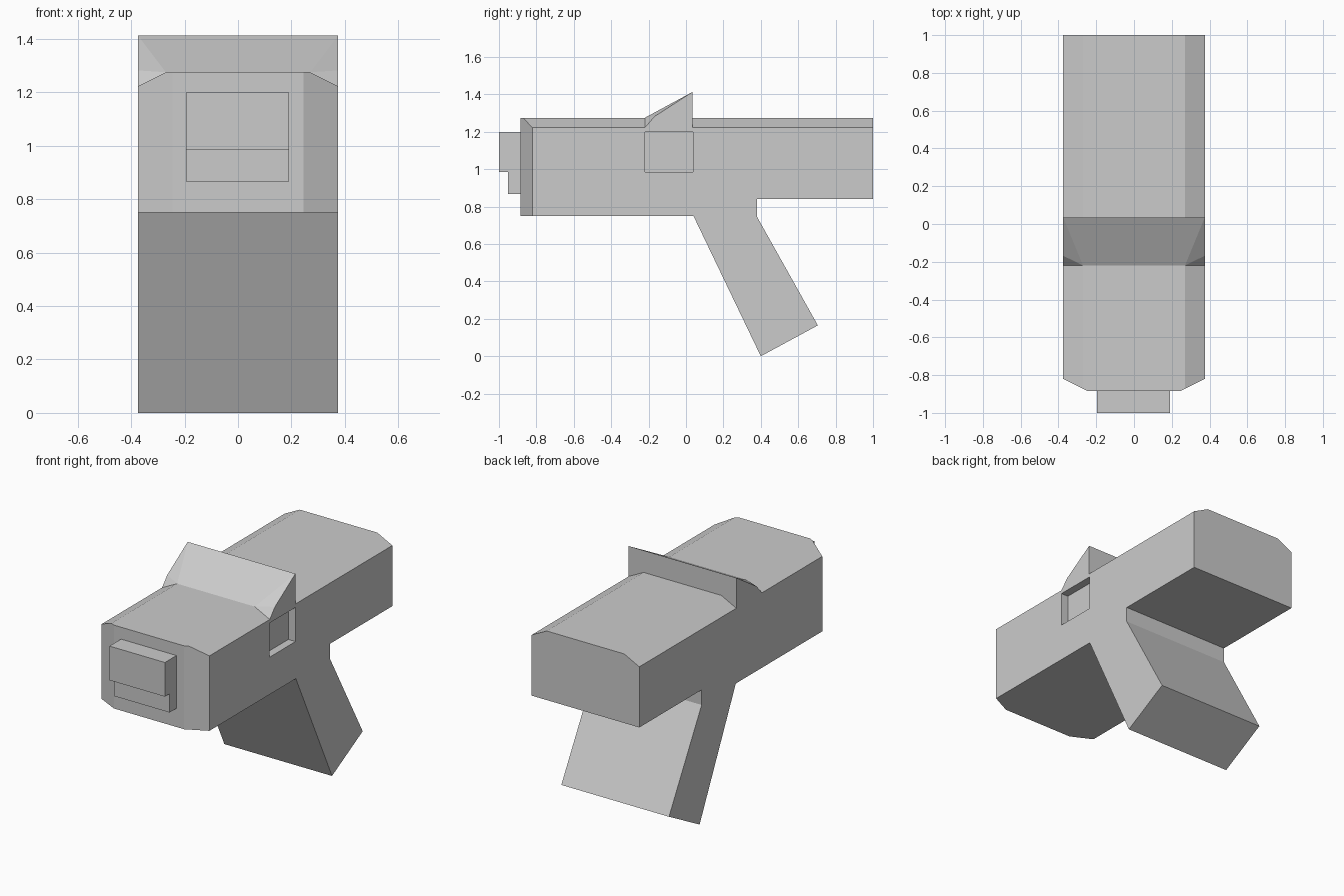
import bpy, bmesh
from mathutils import Vector

if "Cube" in bpy.data.objects:
    bpy.data.objects.remove(bpy.data.objects["Cube"])

HALF_W = 0.375


def add_object(name, bm):
    bmesh.ops.recalc_face_normals(bm, faces=bm.faces[:])
    mesh = bpy.data.meshes.new(name)
    bm.to_mesh(mesh)
    bm.free()
    obj = bpy.data.objects.new(name, mesh)
    bpy.context.collection.objects.link(obj)
    return obj


def extrude_profile(profile, x0, x1):
    """Solid from a (y, z) side profile stretched between two x positions."""
    bm = bmesh.new()
    face = bm.faces.new([bm.verts.new((x0, y, z)) for y, z in profile])
    new = bmesh.ops.extrude_face_region(bm, geom=[face])["geom"]
    verts = [v for v in new if isinstance(v, bmesh.types.BMVert)]
    bmesh.ops.translate(bm, verts=verts, vec=(x1 - x0, 0, 0))
    bmesh.ops.recalc_face_normals(bm, faces=bm.faces[:])
    return bm


def slice_off(bm, point, normal):
    """Cut away everything beyond a plane and cap the opening."""
    cut = bmesh.ops.bisect_plane(bm, geom=bm.verts[:] + bm.edges[:] + bm.faces[:],
                                 plane_co=point, plane_no=Vector(normal).normalized(),
                                 clear_outer=True)["geom_cut"]
    edges = [e for e in cut if isinstance(e, bmesh.types.BMEdge)]
    bmesh.ops.edgeloop_fill(bm, edges=edges)


# Body and slanted grip in one side profile
bm = extrude_profile([(-0.885, 0.75), (0.04, 0.75), (0.40, 0.0), (0.705, 0.165),
                      (0.38, 0.745), (0.38, 0.84), (1.0, 0.84), (1.0, 1.275),
                      (-0.885, 1.275)], -HALF_W, HALF_W)
# Bevels along the top edges and the front corners
for s in (-1, 1):
    slice_off(bm, (s * HALF_W, 0, 1.222), (s * 0.053, 0, 0.105))
    slice_off(bm, (s * HALF_W, -0.82, 0), (s * 0.065, -0.13, 0))
body = add_object("body_and_grip", bm)

# Shallow port in the right side
port = add_object("port_cutter", extrude_profile(
    [(-0.22, 0.985), (0.037, 0.985), (0.037, 1.2), (-0.22, 1.2)], 0.325, 0.5))
port.hide_render = True
port.display_type = 'WIRE'
cut = body.modifiers.new("port", 'BOOLEAN')
cut.operation = 'DIFFERENCE'
cut.solver = 'EXACT'
cut.object = port

# Stepped muzzle block
add_object("muzzle", extrude_profile(
    [(-0.885, 0.867), (-0.953, 0.867), (-0.953, 0.985), (-1.0, 0.985),
     (-1.0, 1.2), (-0.885, 1.2)], -0.195, 0.191))

# Wedge sight with clipped front corners
bm = bmesh.new()
for s in (-1, 1):
    for x, y, z in [(0.27, -0.22, 1.275), (HALF_W, -0.22, 1.222), (HALF_W, -0.168, 1.282),
                    (HALF_W, 0.035, 1.413), (HALF_W, 0.035, 1.222)]:
        bm.verts.new((s * x, y, z))
bmesh.ops.convex_hull(bm, input=bm.verts[:])
add_object("wedge_sight", bm)
